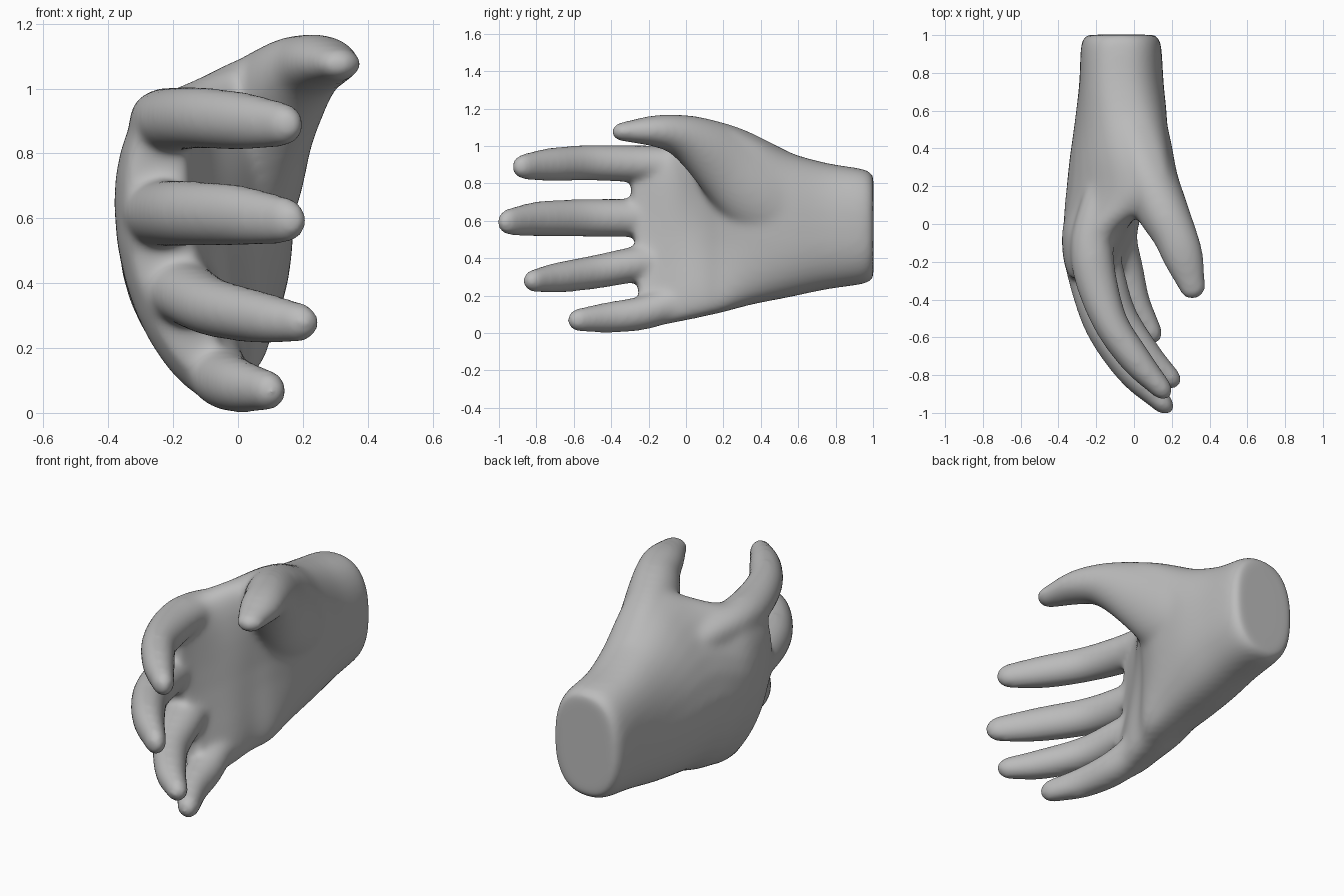
import bpy, bmesh
from math import cos, sin, pi, sqrt
from mathutils import Vector

cube = bpy.data.objects.get("Cube")
if cube:
    bpy.data.objects.remove(cube, do_unlink=True)

bm = bmesh.new()
SEGMENTS = 32
ALLOWANCE = 0.006  # extra flesh lost again when the skin is softened


def catmull(rows, steps):
    """Smoothly interpolate rows of numbers."""
    rows = [Vector(r) for r in rows]
    pts = [rows[0] * 2 - rows[1]] + rows + [rows[-1] * 2 - rows[-2]]
    out = []
    for a, b, c, d in zip(pts, pts[1:], pts[2:], pts[3:]):
        for i in range(steps):
            t = i / steps
            out.append(0.5 * (2 * b + (c - a) * t + (2 * a - 5 * b + 4 * c - d) * t ** 2
                              + (3 * b - a - 3 * c + d) * t ** 3))
    return out + [rows[-1]]


def loft(rings):
    """Bridge rings of points into a closed skin."""
    loops = [[bm.verts.new(p) for p in ring] for ring in rings]
    for a, b in zip(loops, loops[1:]):
        for i in range(SEGMENTS):
            j = (i + 1) % SEGMENTS
            bm.faces.new((a[i], a[j], b[j], b[i]))
    bm.faces.new(loops[0])
    bm.faces.new(loops[-1])


def power(v, e):
    return (1 if v >= 0 else -1) * abs(v) ** e


def palm(stations):
    """Stations: y, x min, x max, z min, z max, tilt, arch, lean."""
    rings = []
    for y, x0, x1, z0, z1, tilt, arch, lean in catmull(stations, 4):
        ring = []
        for i in range(SEGMENTS):
            a = 2 * pi * i / SEGMENTS
            u, v = power(cos(a), 0.82), power(sin(a), 0.82)
            ring.append((x0 + (x1 - x0) * (u + 1) / 2 + tilt * v + arch * v * v, y - lean * v,
                         z0 + (z1 - z0) * (v + 1) / 2))
        rings.append(ring)
    loft(rings)


def digit(path):
    """Path: x, y, z, sideways radius, vertical radius; ends in a round tip."""
    rows = catmull(path, 6)
    centres = [Vector(r[:3]) for r in rows]
    rings = []

    def ring(c, t, rs, rz):
        side = t.cross(Vector((0, 0, 1))).normalized()
        up = side.cross(t)
        rings.append([c + side * rs * cos(2 * pi * i / SEGMENTS)
                      + up * rz * sin(2 * pi * i / SEGMENTS) for i in range(SEGMENTS)])

    for i, r in enumerate(rows):
        t = (centres[min(i + 1, len(rows) - 1)] - centres[max(i - 1, 0)]).normalized()
        rs, rz = r[3] + ALLOWANCE, r[4] + ALLOWANCE
        ring(centres[i], t, rs, rz)
    for k in (0.3, 0.55, 0.75, 0.9, 0.98):
        s = sqrt(1 - k * k)
        ring(centres[-1] + t * k * rz * 1.25, t, rs * s, rz * s)
    loft(rings)


# Wrist, palm and knuckles; the upper edge sweeps over to the thumb
palm([(1.002, -.25, .115, .29, .845, 0, 0, 0),
      (.95, -.28, .143, .262, .876, 0, 0, 0),
      (.75, -.29, .157, .232, .91, 0, 0, 0),
      (.55, -.312, .172, .19, .967, .02, .03, 0),
      (.35, -.338, .155, .15, 1.06, .05, .1, 0),
      (.2, -.355, .1, .11, 1.11, .06, .17, 0),
      (.09, -.368, .03, .085, 1.065, .02, .14, 0),
      (-.04, -.374, -.03, .06, 1.0, -.06, .085, .01),
      (-.18, -.365, -.1, .04, .99, -.07, .09, .02),
      (-.275, -.335, -.14, .09, .96, -.07, .09, .03)])

# Index finger
digit([(-.13, .32, .82, .07, .07), (-.195, .06, .88, .095, .085), (-.222, -.12, .9, .108, .093),
       (-.2, -.3, .905, .105, .093), (-.12, -.53, .91, .087, .09), (.01, -.72, .9, .078, .085),
       (.13, -.855, .89, .055, .066)])
# Middle finger
digit([(-.25, .05, .62, .1, .1), (-.257, -.12, .62, .11, .1), (-.235, -.3, .615, .104, .097),
       (-.16, -.55, .615, .09, .096), (-.01, -.78, .61, .078, .09), (.135, -.932, .595, .053, .07)])
# Ring finger
digit([(-.2, .05, .39, .09, .1), (-.195, -.12, .385, .105, .1), (-.155, -.28, .365, .104, .09),
       (-.075, -.49, .325, .088, .085), (.065, -.69, .295, .075, .076), (.182, -.805, .28, .053, .058)])
# Little finger
digit([(-.08, .05, .2, .09, .09), (-.075, -.1, .15, .09, .09), (-.045, -.24, .105, .09, .085),
       (.005, -.41, .083, .075, .078), (.085, -.56, .07, .055, .06)])
# Thumb and its broad fleshy base
digit([(-.05, .72, .6, .17, .24), (-.035, .56, .66, .19, .262), (.01, .4, .765, .185, .25),
       (.08, .22, .91, .152, .2), (.157, .06, 1.015, .13, .14),
       (.217, -.06, 1.065, .112, .1), (.262, -.18, 1.08, .102, .077),
       (.31, -.335, 1.076, .066, .047)])

bmesh.ops.recalc_face_normals(bm, faces=bm.faces)
mesh = bpy.data.meshes.new("hand")
bm.to_mesh(mesh)
bm.free()
hand = bpy.data.objects.new("hand", mesh)
bpy.context.collection.objects.link(hand)

# Plain grey surface
grey = bpy.data.materials.new("plain grey")
grey.use_nodes = True
colour = (0.5, 0.5, 0.5, 1)
grey.diffuse_color = colour
grey.node_tree.nodes["Principled BSDF"].inputs["Base Color"].default_value = colour
mesh.materials.append(grey)

# Fuse the parts into one soft skin
remesh = hand.modifiers.new("fuse", 'REMESH')
remesh.mode = 'VOXEL'
remesh.voxel_size = 0.013
remesh.use_smooth_shade = True
smooth = hand.modifiers.new("soften", 'SMOOTH')
smooth.factor = 0.5
smooth.iterations = 34
